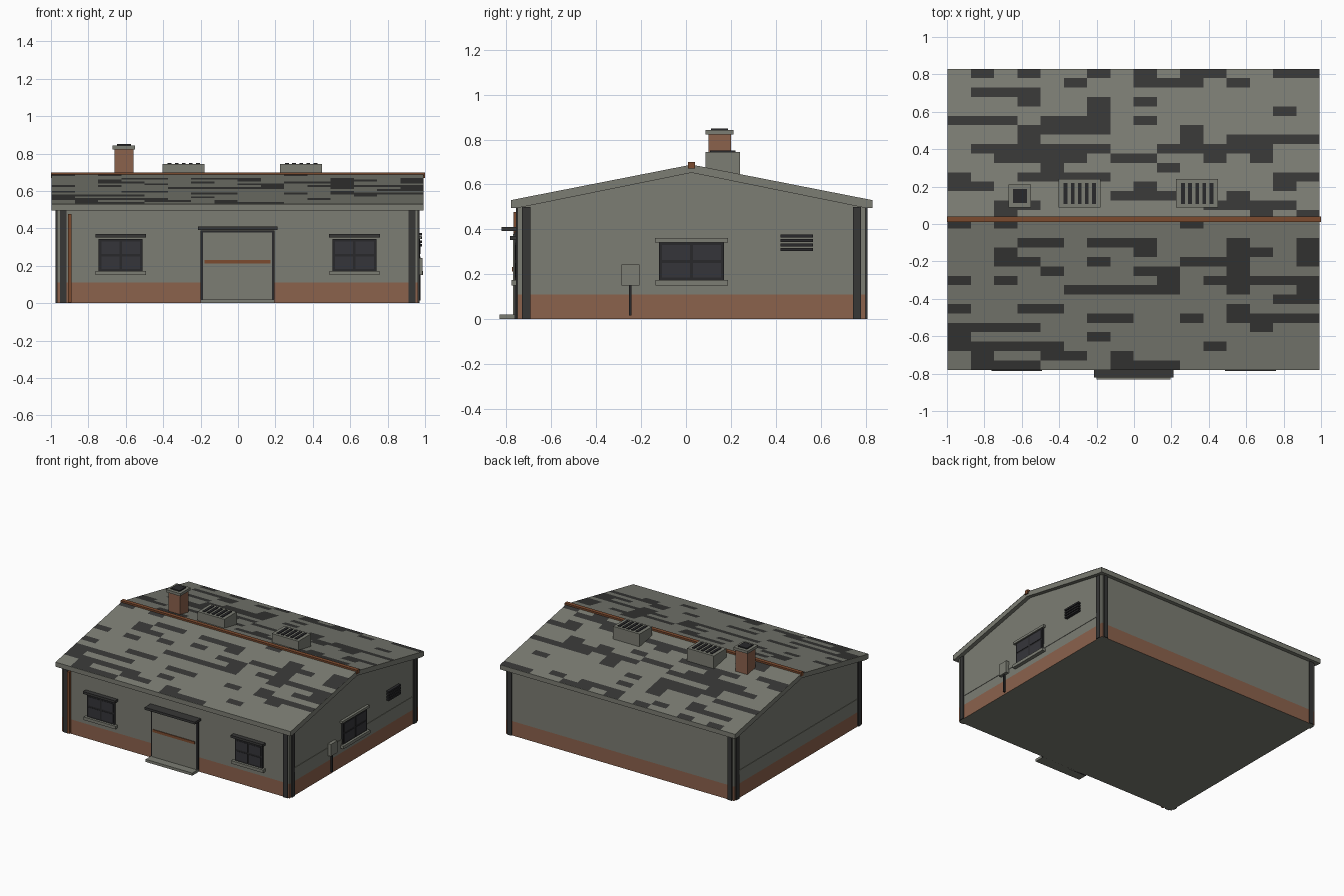
import bpy, bmesh, random

cube = bpy.data.objects.get("Cube")
if cube:
    bpy.data.objects.remove(cube)


def material(name, r, g, b):
    m = bpy.data.materials.new(name)
    m.use_nodes = True
    m.diffuse_color = (r, g, b, 1)
    bsdf = m.node_tree.nodes["Principled BSDF"]
    bsdf.inputs["Base Color"].default_value = (r, g, b, 1)
    bsdf.inputs["Roughness"].default_value = 0.9
    return m


GREY = material("grey concrete", 0.2, 0.205, 0.172)
BRICK = material("brown brick", 0.26, 0.122, 0.073)
RUST = material("rust metal", 0.2, 0.07, 0.028)
DARK = material("dark slate", 0.038, 0.038, 0.037)
FRAME = material("black frame", 0.022, 0.022, 0.024)
GLASS = material("dark glass", 0.036, 0.036, 0.042)

W0, W1 = -0.967, 0.962        # wall x range
F, B = -0.75, 0.80            # front and back wall y
RIDGE = 0.025
EAVE_F, EAVE_B = -0.78, 0.83
EAVE_Z, PEAK_Z = 0.53, 0.688


def finish(name, bm, *mats):
    bmesh.ops.recalc_face_normals(bm, faces=bm.faces)
    mesh = bpy.data.meshes.new(name)
    bm.to_mesh(mesh)
    bm.free()
    for m in mats:
        mesh.materials.append(m)
    ob = bpy.data.objects.new(name, mesh)
    bpy.context.collection.objects.link(ob)
    return ob


def box(name, x, y, z, *mats):
    """Box from three (low, high) ranges."""
    bm = bmesh.new()
    bmesh.ops.create_cube(bm, size=1)
    for v in bm.verts:
        v.co = [r[0] if c < 0 else r[1] for c, r in zip(v.co, (x, y, z))]
    return finish(name, bm, *mats)


def prism(name, profile, x0, x1, mat):
    """Extrude a (y, z) profile along x, keeping both ends closed."""
    bm = bmesh.new()
    ends = [[bm.verts.new((x, y, z)) for y, z in profile] for x in (x0, x1)]
    bm.faces.new(ends[0])
    bm.faces.new(ends[1])
    for i in range(len(profile)):
        bm.faces.new((ends[0][i - 1], ends[0][i], ends[1][i], ends[1][i - 1]))
    return finish(name, bm, mat)


# Walls: brick plinth and gabled upper part
plinth = box("brick_plinth", (W0, W1), (F, B), (0, 0.11), BRICK, GREY)
for p in plinth.data.polygons:
    p.material_index = int(p.normal.z < -0.5)
prism("gabled_walls", [(F, 0.11), (B, 0.11), (B, 0.5), (RIDGE, 0.655), (F, 0.5)], W0, W1, GREY)
for x0, x1 in ((W0 - 0.003, W0), (W1, W1 + 0.003)):
    box("side_wall_band", (x0, x1), (F + 0.06, B - 0.06), (0.18, 0.213), GREY)

# Corner strips in pairs, set a little in from every corner
for y0, y1 in ((F - 0.008, F), (B, B + 0.008)):
    for x0 in (W0 + 0.014, W1 - 0.05):
        box("corner_strip", (x0, x0 + 0.036), (y0, y1), (0, 0.5), DARK)
for x0, x1 in ((W0 - 0.008, W0), (W1, W1 + 0.008)):
    for y0 in (F + 0.02, B - 0.056):
        box("corner_strip", (x0, x1), (y0, y0 + 0.036), (0, 0.5), DARK)

# Roof slab with square eaves
R0, R1 = -0.997, 0.992
prism("roof_slab", [(EAVE_F, 0.495), (F, 0.495), (RIDGE, 0.652), (B, 0.495), (EAVE_B, 0.495),
                    (EAVE_B, EAVE_Z), (RIDGE, PEAK_Z), (EAVE_F, EAVE_Z)], R0, R1, GREY)

# Slate tiles with short random runs of dark ones
ROWS, COLS = 32, 16
rng = random.Random(7)


def roof_z(y):
    end = EAVE_B if y > RIDGE else EAVE_F
    return PEAK_Z + (EAVE_Z - PEAK_Z) * (y - RIDGE) / (end - RIDGE) + 0.002


bm = bmesh.new()
grid = []
for r in range(ROWS + 1):
    y = EAVE_B + (EAVE_F - EAVE_B) * r / ROWS
    grid.append([bm.verts.new((R0 + (R1 - R0) * c / COLS, y, roof_z(y))) for c in range(COLS + 1)])
for low, high in zip(grid, grid[1:]):
    dark = False
    for c in range(COLS):
        dark = rng.random() < (0.4 if dark else 0.24)
        f = bm.faces.new((low[c], high[c], high[c + 1], low[c + 1]))
        f.material_index = int(dark)
finish("roof_tiles", bm, GREY, DARK)
box("ridge_cap", (-1, 1), (0.01, 0.04), (0.67, 0.7), RUST)

# Chimney
box("chimney_stack", (-0.66, -0.56), (0.1, 0.2), (0.62, 0.825), BRICK)
box("chimney_cap", (-0.67, -0.55), (0.088, 0.212), (0.822, 0.842), GREY)
box("chimney_flue", (-0.648, -0.572), (0.112, 0.188), (0.842, 0.85), FRAME)

# Rooftop vent boxes with slats
for x0 in (-0.403, 0.225):
    box("roof_vent", (x0, x0 + 0.225), (0.088, 0.24), (0.64, 0.745), GREY)
    for i in range(5):
        s = x0 + 0.027 + i * 0.038
        box("roof_vent_slat", (s, s + 0.02), (0.108, 0.22), (0.745, 0.75), FRAME)

# Door, canopy and step
box("door_frame", (-0.2, 0.195), (F - 0.015, F), (0.0, 0.39), FRAME)
box("door_panel", (-0.187, 0.182), (F - 0.02, F), (0.02, 0.378), GREY)
box("door_stripe", (-0.18, 0.174), (F - 0.025, F), (0.212, 0.232), RUST)
box("door_canopy", (-0.215, 0.21), (-0.822, F), (0.392, 0.41), DARK)
box("door_step", (-0.2, 0.195), (-0.832, F), (0, 0.02), GREY)


def window(place, a0, a1, lintel_mat, lintel, lintel_z):
    """Four panes, cross bars, lintel and sill; place lays out (along, outward, up)."""
    mid = (a0 + a1) / 2
    place("window_frame", (a0, a1), (0, 0.01), (0.17, 0.342), FRAME)
    for p0, p1 in ((a0 + 0.014, mid - 0.007), (mid + 0.007, a1 - 0.014)):
        for z0, z1 in ((0.184, 0.25), (0.264, 0.33)):
            place("window_pane", (p0, p1), (0, 0.013), (z0, z1), GLASS)
    place("window_lintel", (a0 - 0.018, a1 + 0.018), (0, lintel), lintel_z, lintel_mat)
    place("window_sill", (a0 - 0.017, a1 + 0.017), (0, 0.028), (0.15, 0.173), GREY)


def on_front(name, a, out, z, mat):
    box(name, a, (F - out[1], F - out[0]), z, mat)


def on_side(name, a, out, z, mat):
    box(name, (W1 + out[0], W1 + out[1]), a, z, mat)


for x0 in (-0.745, 0.505):
    window(on_front, x0, x0 + 0.235, DARK, 0.035, (0.352, 0.37))
window(on_side, -0.12, 0.17, GREY, 0.02, (0.342, 0.36))

# Side wall meter box, conduit and louvre
on_side("meter_box", (-0.287, -0.208), (0, 0.025), (0.15, 0.242), GREY)
on_side("meter_conduit", (-0.255, -0.243), (0, 0.014), (0.015, 0.15), FRAME)
for i in range(4):
    z = 0.303 + i * 0.02
    on_side("louvre_slat", (0.422, 0.566), (0, 0.022), (z, z + 0.013), FRAME)

# Drainpipe
on_front("drainpipe", (-0.908, -0.89), (0, 0.018), (0.005, 0.478), RUST)
